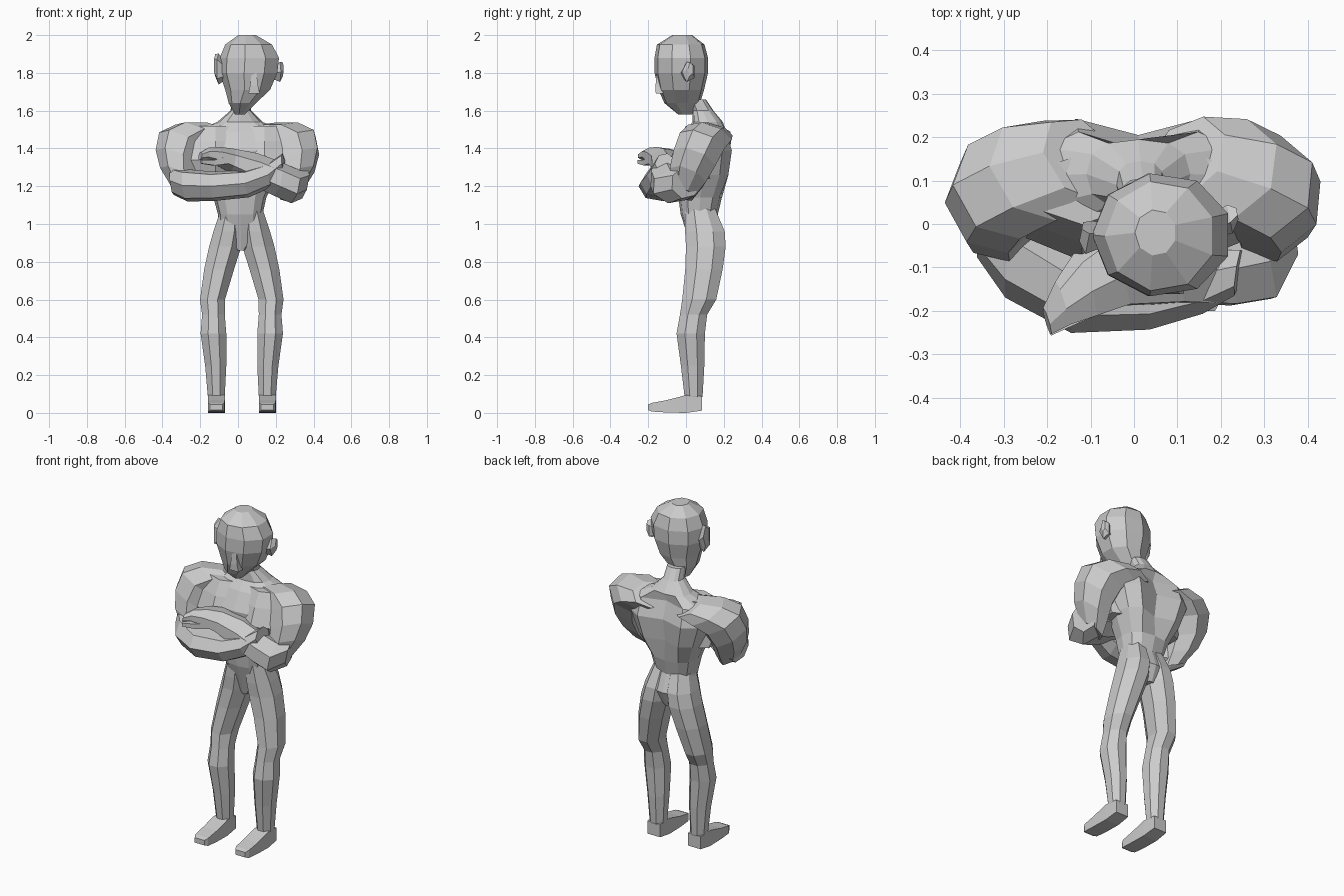
import bpy, bmesh, math
from mathutils import Vector

AXIS = 0.02   # mirror plane of the legs


def power(v, e):
    return math.copysign(abs(v) ** e, v)


def loft(name, rings, n=8, along=None, half=True, groove=(), square=1.0):
    """Skin rings (x, y, z, half width, half depth); ring planes face `along`."""
    q = Vector(along).to_track_quat('Z', 'Y') if along else None
    k = 1 / math.cos(math.pi / n) if half else 1
    bm = bmesh.new()
    loops = []
    for r, (x, y, z, w, d) in enumerate(rings):
        loop = []
        for i in range(n):
            a = (i + (0.5 if half else 0)) * math.tau / n
            p = Vector((w * k * power(math.cos(a), square),
                        d * k * power(math.sin(a), square), 0))
            if r in groove and i == n // 4:
                p.y -= 0.055
            if q:
                p = q @ p
            loop.append(bm.verts.new(p + Vector((x, y, z))))
        loops.append(loop)
    for a, b in zip(loops, loops[1:]):
        for i in range(n):
            j = (i + 1) % n
            bm.faces.new((a[i], a[j], b[j], b[i]))
    bm.faces.new(loops[0][::-1])
    bm.faces.new(loops[-1])
    bmesh.ops.recalc_face_normals(bm, faces=bm.faces)
    me = bpy.data.meshes.new(name)
    bm.to_mesh(me)
    bm.free()
    ob = bpy.data.objects.new(name, me)
    bpy.context.collection.objects.link(ob)
    return ob


def flip(rings, c):
    return [(2 * c - x, *rest) for x, *rest in rings]


# Torso with spine groove, running up into the neck
loft("torso", [
    (.015, .10, .86, .025, .07), (.015, .105, .95, .12, .10),
    (.012, .07, 1.05, .118, .098), (.01, .075, 1.14, .14, .115),
    (.01, .095, 1.26, .20, .145), (.01, .10, 1.39, .25, .16),
    (.01, .11, 1.49, .24, .115), (.01, .115, 1.54, .12, .08),
    (.015, .09, 1.60, .055, .055), (.02, .06, 1.66, .05, .045)],
    12, half=False, groove=(4, 5, 6), square=.8)

# Head
loft("head", [
    (.01, -.005, 1.58, .025, .035), (.025, -.02, 1.64, .07, .09),
    (.055, -.025, 1.71, .115, .115), (.06, -.025, 1.80, .148, .135),
    (.065, -.025, 1.88, .152, .135), (.06, -.028, 1.95, .12, .12),
    (.05, -.02, 2.0, .045, .05)], 9)

# Nose
loft("nose", [(.085, -.14, 1.69, .03, .02), (.085, -.143, 1.73, .022, .018),
              (.085, -.145, 1.82, .01, .01)], 4)

# Ears, flaring outward
loft("ear_a", [(-.07, -.03, 1.81, .025, .04), (-.105, -.035, 1.82, .035, .07),
               (-.122, -.02, 1.84, .02, .05)], 5, along=(-1, .2, 0))
loft("ear_b", [(.19, 0, 1.80, .025, .03), (.22, .015, 1.805, .03, .045),
               (.238, .025, 1.82, .012, .03)], 5, along=(1, .2, 0))

# Legs and feet
leg = [(-.035, .075, 1.08, .055, .08), (-.052, .10, .96, .078, .105),
       (-.068, .105, .88, .085, .105), (-.10, .095, .76, .079, .099),
       (-.135, .07, .60, .066, .09), (-.13, .04, .52, .06, .072),
       (-.13, .025, .42, .068, .075), (-.118, .035, .25, .056, .062),
       (-.115, .04, .09, .045, .048), (-.115, .042, .04, .03, .03)]
foot = [(-.115, .085, .05, .042, .038), (-.115, .0, .047, .045, .047),
        (-.115, -.10, .035, .045, .033), (-.115, -.18, .03, .043, .023),
        (-.115, -.20, .03, .032, .015)]
for side, fix in (("a", lambda r: r), ("b", lambda r: flip(r, AXIS))):
    loft("leg_" + side, fix(leg), 8)
    loft("foot_" + side, fix(foot), 4, along=(0, -1, 0))

# Shoulders and upper arms
arm = [(-.12, .15, 1.49, .10, .08), (-.22, .125, 1.475, .115, .11),
       (-.30, .085, 1.43, .115, .118), (-.325, .045, 1.34, .108, .112),
       (-.315, .01, 1.25, .092, .10), (-.285, -.02, 1.16, .06, .065)]
loft("upper_arm_a", arm, 7, along=(-.13, -.11, -.27))
loft("upper_arm_b", flip(arm, 0), 7, along=(.13, -.11, -.27))

# Chest muscles
for side, x in (("a", -.12), ("b", .14)):
    loft("chest_" + side, [(x, .05, 1.24, .10, .09), (x, .03, 1.34, .14, .10),
                           (x, .055, 1.44, .14, .085), (x, .08, 1.52, .12, .07)], 6)

# Crossed forearms: one low with a tucked hand, one behind with the hand on top
loft("forearm_a", [
    (-.35, .0, 1.23, .07, .07), (-.28, -.06, 1.205, .10, .08),
    (-.13, -.15, 1.20, .092, .072), (.05, -.15, 1.215, .085, .068),
    (.17, -.13, 1.26, .07, .06), (.24, -.11, 1.32, .05, .05)],
    7, along=(1, -.15, .1))
loft("forearm_b", [
    (.35, .0, 1.22, .075, .08), (.29, -.065, 1.20, .11, .085),
    (.20, -.085, 1.24, .105, .085), (.08, -.085, 1.29, .10, .08),
    (-.04, -.10, 1.335, .09, .06), (-.11, -.14, 1.36, .075, .045),
    (-.165, -.185, 1.37, .05, .032), (-.20, -.225, 1.36, .03, .02)],
    7, along=(-1, -.3, .2))
# Thumb of the upper hand
loft("thumb", [(-.06, -.17, 1.34, .03, .02), (-.13, -.205, 1.325, .022, .015),
               (-.195, -.248, 1.33, .01, .01)], 4, along=(-1, -.5, 0))
